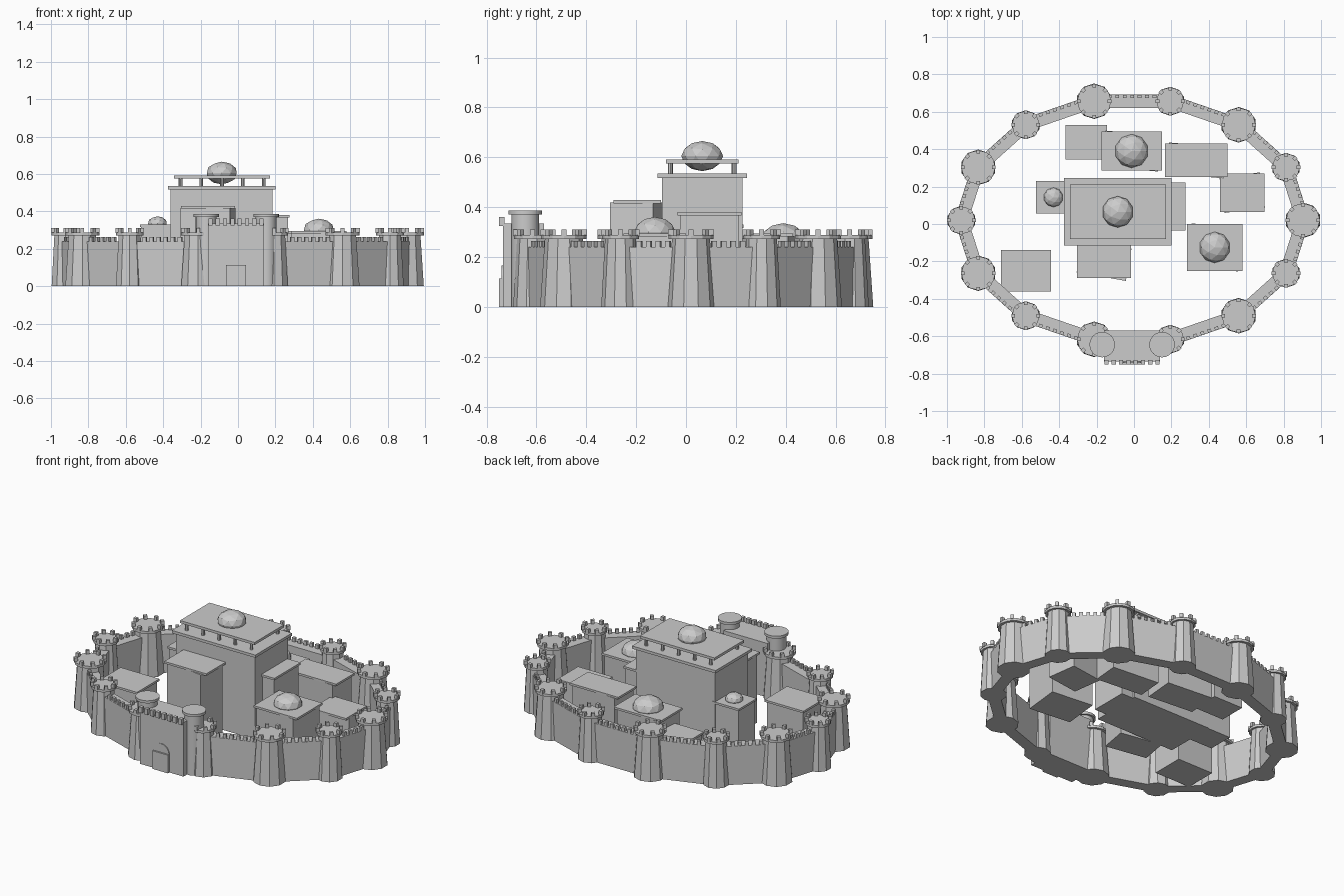
import bpy
from math import cos, sin, tau, radians, atan2
from mathutils import Vector

if "Cube" in bpy.data.objects:
    bpy.data.objects.remove(bpy.data.objects["Cube"])


def box(name, center, size, rot=0.0):
    bpy.ops.mesh.primitive_cube_add(size=1, location=center, rotation=(0, 0, rot))
    ob = bpy.context.object
    ob.name = name
    ob.scale = size
    return ob


def span(name, x0, x1, y0, y1, z0, z1):
    return box(name, ((x0 + x1) / 2, (y0 + y1) / 2, (z0 + z1) / 2),
               (x1 - x0, y1 - y0, z1 - z0))


def cone(name, x, y, z0, z1, r0, r1, sides):
    bpy.ops.mesh.primitive_cone_add(vertices=sides, radius1=r0, radius2=r1,
                                    depth=z1 - z0, location=(x, y, (z0 + z1) / 2))
    ob = bpy.context.object
    ob.name = name
    return ob


def dome(name, x, y, z, r):
    bpy.ops.mesh.primitive_ico_sphere_add(subdivisions=2, radius=r, location=(x, y, z))
    ob = bpy.context.object
    ob.name = name
    ob.scale.z = 0.72


# Ring of alternating large and small towers
N = 14
towers = [Vector((-0.01 + 0.913 * cos(k * tau / N), 0.02 + 0.64 * sin(k * tau / N) * 1.02))
          for k in range(N)]
for k, p in enumerate(towers):
    r = 0.095 if k % 2 == 0 else 0.077
    cone("tower_shaft", p.x, p.y, 0, 0.275, r, r * 0.8, 10)
    cone("tower_crown", p.x, p.y, 0.272, 0.288, r * 0.96, r * 0.96, 12)
    for m in range(8):
        a = m * tau / 8
        box("tower_merlon", (p.x + r * 0.87 * cos(a), p.y + r * 0.87 * sin(a), 0.297),
            (0.02, 0.02, 0.026), a)

# Curtain walls with merlons on the outer edge
for k, p in enumerate(towers):
    q = towers[(k + 1) % N]
    d = q - p
    ang = atan2(d.y, d.x)
    mid = (p + q) / 2
    box("curtain_wall", (mid.x, mid.y, 0.12), (d.length, 0.07, 0.24), ang)
    if k == 10:
        continue  # gatehouse stands here
    out = Vector((d.y, -d.x)).normalized() * 0.025
    n = int((d.length - 0.15) / 0.04) + 1
    for i in range(n):
        c = mid + out + d.normalized() * (i - (n - 1) / 2) * 0.04
        box("wall_merlon", (c.x, c.y, 0.251), (0.02, 0.018, 0.026), ang)

# Gatehouse with arched gate and two round turrets
span("gatehouse", -0.16, 0.14, -0.735, -0.57, 0, 0.335)
for i in range(8):
    box("gate_merlon", (-0.147 + i * 0.039, -0.739, 0.343), (0.022, 0.022, 0.036))
span("gate_door", -0.063, 0.043, -0.75, -0.70, 0, 0.113)
bpy.ops.mesh.primitive_cylinder_add(vertices=24, radius=0.053, depth=0.04,
                                    location=(-0.01, -0.72, 0.113),
                                    rotation=(radians(90), 0, 0))
bpy.context.object.name = "gate_arch"
for x in (-0.17, 0.15):
    for ob in (cone("gate_turret", x, -0.645, 0, 0.372, 0.056, 0.056, 24),
               cone("turret_crown", x, -0.645, 0.37, 0.386, 0.068, 0.068, 24)):
        bpy.ops.object.select_all(action='DESELECT')
        ob.select_set(True)
        bpy.context.view_layer.objects.active = ob
        bpy.ops.object.shade_smooth_by_angle()

# Central keep with raised roof on posts
span("keep_body", -0.36, 0.185, -0.097, 0.227, 0, 0.52)
span("keep_cornice", -0.375, 0.20, -0.115, 0.245, 0.518, 0.535)
span("keep_canopy", -0.343, 0.17, -0.08, 0.21, 0.576, 0.592)
for i in range(5):
    for y in (-0.063, 0.193):
        cone("canopy_post", -0.307 + i * 0.111, y, 0.53, 0.58, 0.01, 0.01, 8)
dome("keep_dome", -0.087, 0.065, 0.605, 0.084)

# Courtyard houses: roof extents, height, body turn in degrees, dome radius
houses = [
    (-0.365, -0.145, 0.345, 0.53, 0.19, 0, 0),
    (-0.175, 0.15, 0.285, 0.495, 0.265, -5, 0.09),
    (0.165, 0.50, 0.25, 0.43, 0.295, -5, 0),
    (0.46, 0.697, 0.065, 0.27, 0.205, 8, 0),
    (0.283, 0.58, -0.25, 0.0, 0.295, -6, 0.083),
    (-0.305, -0.015, -0.29, -0.10, 0.428, -10, 0),
    (-0.71, -0.443, -0.36, -0.14, 0.225, 0, 0),
    (-0.525, -0.337, 0.055, 0.23, 0.33, 0, 0.052),
    (0.06, 0.275, -0.035, 0.222, 0.38, 0, 0),
]
for x0, x1, y0, y1, h, turn, r in houses:
    cx, cy = (x0 + x1) / 2, (y0 + y1) / 2
    box("house_body", (cx, cy, h / 2 - 0.005), ((x1 - x0) * 0.92, (y1 - y0) * 0.92, h - 0.01),
        radians(turn))
    span("house_roof", x0, x1, y0, y1, h - 0.013, h)
    if r:
        dome("house_dome", cx, cy, h + 0.006, r)
